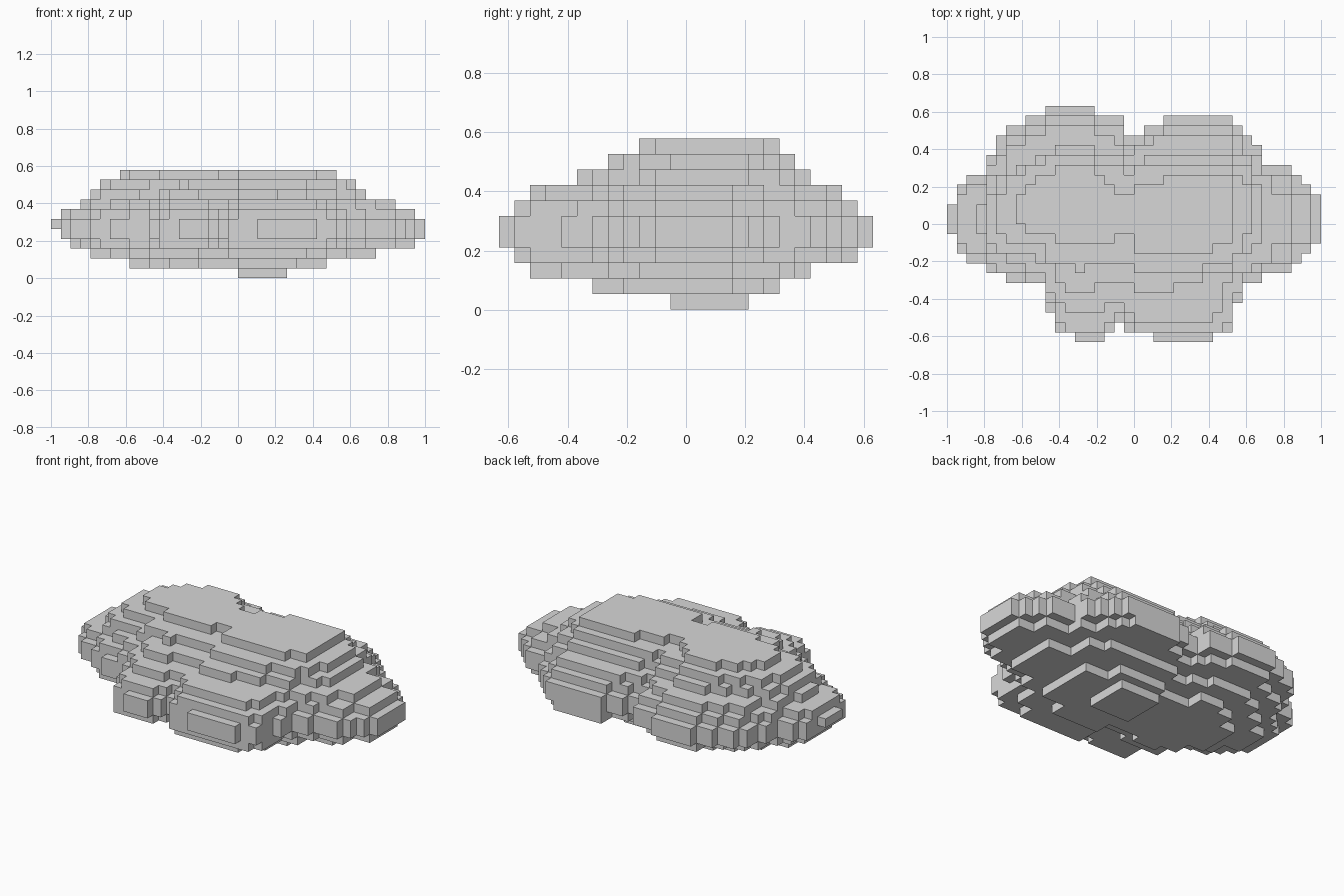
import bpy, bmesh

cube = bpy.data.objects.get("Cube")
if cube:
    bpy.data.objects.remove(cube, do_unlink=True)

U = 2 / 38  # edge of one block; the body is 38 x 24 x 11 blocks

grey = bpy.data.materials.new("plain_grey")
grey.use_nodes = True
GREY = (0.685, 0.685, 0.685, 1)
grey.diffuse_color = GREY
grey.node_tree.nodes["Principled BSDF"].inputs["Base Color"].default_value = GREY


def slab(name, level, height, end, steps):
    """Stepped slab. Each step is (first column, front row, back row)."""
    front, back = [], []
    for i, (x0, f, b) in enumerate(steps):
        x1 = steps[i + 1][0] if i + 1 < len(steps) else end
        front += [(x0, f), (x1, f)]
        back += [(x0, b), (x1, b)]
    loop = []
    for p in front + back[::-1]:
        if loop and p == loop[-1]:
            continue
        # drop points in the middle of a straight run
        if len(loop) > 1 and (loop[-2][1] == loop[-1][1] == p[1]
                              or loop[-2][0] == loop[-1][0] == p[0]):
            loop.pop()
        loop.append(p)
    bm = bmesh.new()
    verts = [bm.verts.new(((x - 19) * U, (y - 12) * U, level * U)) for x, y in loop]
    face = bm.faces.new(verts)
    top = bmesh.ops.extrude_face_region(bm, geom=[face])["geom"]
    bmesh.ops.translate(bm, vec=(0, 0, height * U),
                        verts=[g for g in top if isinstance(g, bmesh.types.BMVert)])
    bmesh.ops.recalc_face_normals(bm, faces=bm.faces)
    mesh = bpy.data.meshes.new(name)
    bm.to_mesh(mesh)
    bm.free()
    mesh.materials.append(grey)
    ob = bpy.data.objects.new(name, mesh)
    bpy.context.collection.objects.link(ob)


# Underside, growing outward from the foot
slab("foot", 0, 1, 24, [(19, 11, 16)])
slab("lower_base", 1, 1, 28, [
    (8, 10, 15), (10, 8, 17), (12, 7, 18), (15, 8, 16), (19, 6, 17), (25, 8, 15)])
slab("upper_base", 2, 1, 33, [
    (4, 11, 15), (6, 9, 17), (8, 8, 19), (10, 5, 20), (15, 6, 19), (17, 6, 18),
    (18, 2, 18), (19, 2, 19), (26, 4, 19), (28, 7, 18), (30, 9, 15)])
slab("lower_body", 3, 1, 37, [
    (2, 10, 15), (3, 9, 16), (4, 8, 17), (5, 7, 19), (6, 7, 20), (8, 6, 21), (10, 4, 23),
    (11, 1, 23), (15, 1, 22), (16, 2, 22), (17, 3, 21), (18, 1, 20), (20, 1, 21),
    (22, 1, 23), (28, 2, 22), (29, 6, 21), (30, 7, 19), (32, 8, 17), (35, 10, 15)])

# Widest band, with lobes at front and back
slab("middle_body", 4, 2, 38, [
    (1, 9, 16), (2, 8, 17), (4, 7, 19), (5, 7, 21), (6, 6, 22), (8, 6, 23), (10, 3, 24),
    (11, 1, 24), (13, 0, 24), (15, 0, 23), (16, 1, 23), (17, 2, 23), (18, 1, 21),
    (20, 1, 22), (21, 0, 22), (22, 0, 23), (27, 1, 23), (29, 4, 22), (30, 6, 21),
    (31, 6, 20), (32, 7, 18), (35, 8, 17), (36, 9, 16), (37, 10, 15)])
slab("right_tip", 5, 1, 1, [(0, 11, 14)])

# Upper terraces, shrinking to the flat top
slab("upper_body", 6, 1, 37, [
    (1, 10, 15), (2, 9, 16), (4, 8, 18), (5, 7, 19), (6, 7, 21), (8, 6, 22), (10, 4, 23),
    (11, 2, 23), (12, 1, 23), (15, 1, 22), (16, 2, 22), (17, 3, 22), (18, 2, 20),
    (19, 1, 20), (20, 1, 21), (22, 1, 22), (28, 2, 22), (29, 5, 21), (30, 7, 19),
    (32, 8, 17), (35, 10, 15)])
slab("first_terrace", 7, 1, 35, [
    (3, 11, 14), (4, 9, 17), (6, 8, 20), (8, 7, 21), (10, 5, 22), (11, 4, 22), (12, 3, 22),
    (15, 3, 21), (16, 4, 21), (17, 4, 20), (18, 3, 19), (19, 2, 20), (21, 2, 21),
    (27, 3, 21), (28, 6, 21), (29, 7, 19), (31, 8, 17), (33, 10, 15)])
slab("second_terrace", 8, 1, 32, [
    (4, 10, 15), (5, 9, 17), (7, 9, 18), (9, 8, 19), (11, 6, 20), (12, 5, 20),
    (15, 6, 19), (18, 6, 18), (19, 5, 18), (20, 5, 19), (23, 6, 19), (26, 7, 19),
    (29, 9, 18), (31, 10, 16)])
slab("third_terrace", 9, 1, 31, [
    (5, 11, 15), (6, 10, 17), (8, 10, 18), (10, 8, 19), (13, 7, 19), (14, 8, 19),
    (15, 8, 18), (18, 8, 17), (19, 7, 18), (26, 8, 18), (29, 9, 17), (30, 11, 16)])
slab("flat_top", 10, 1, 29, [
    (7, 12, 15), (8, 11, 16), (9, 11, 17), (11, 10, 18), (15, 10, 17), (16, 10, 16),
    (17, 11, 15), (19, 9, 16), (22, 9, 17), (27, 10, 17)])
